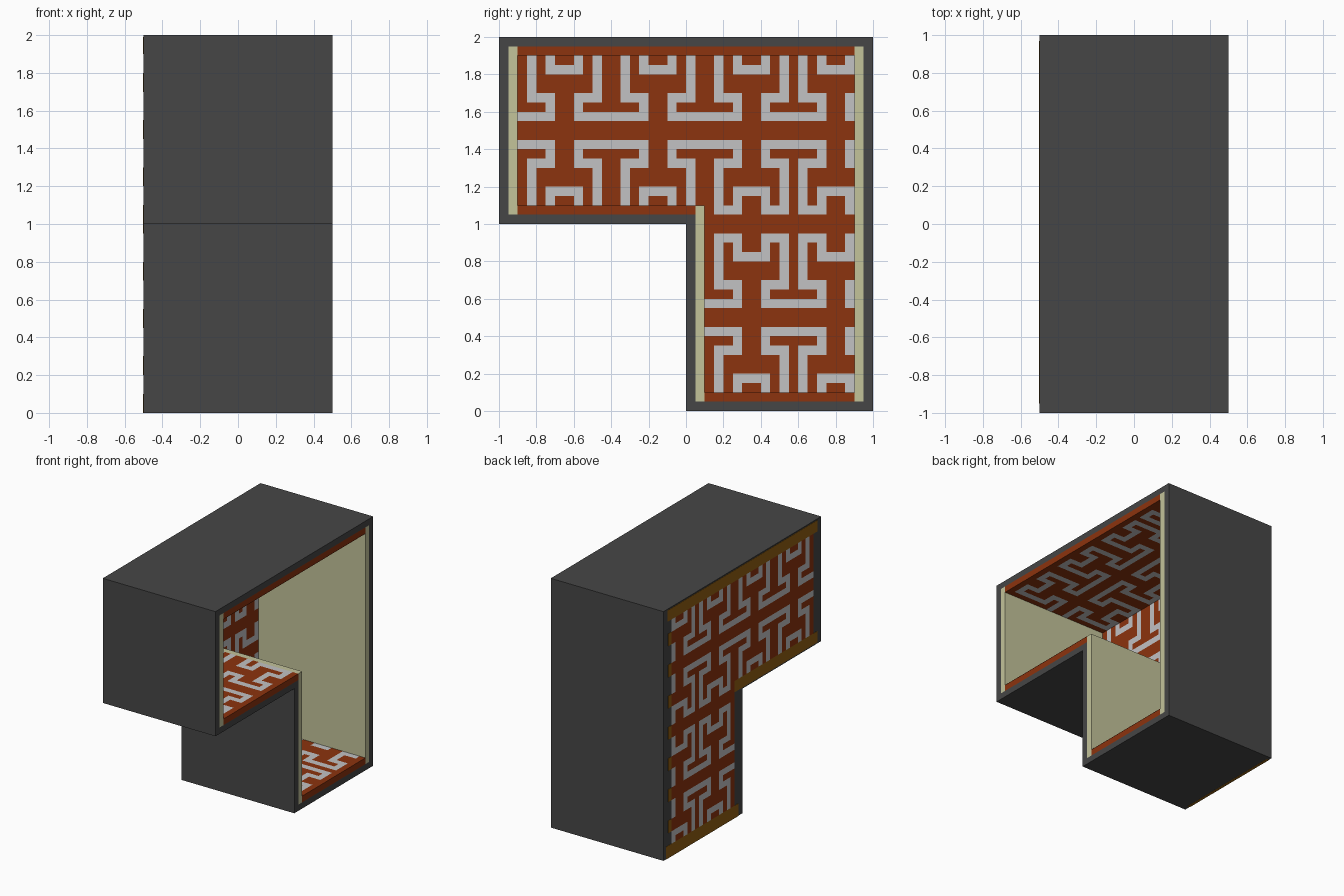
import bpy
import bmesh
from mathutils import Vector

cube = bpy.data.objects.get("Cube")
if cube:
    bpy.data.objects.remove(cube, do_unlink=True)

CELL = 0.05


def material(name, srgb):
    lin = [((c / 255 + 0.055) / 1.055) ** 2.4 for c in srgb]
    m = bpy.data.materials.new(name)
    m.use_nodes = True
    m.diffuse_color = (*lin, 1)
    bsdf = next(n for n in m.node_tree.nodes if n.type == 'BSDF_PRINCIPLED')
    bsdf.inputs["Base Color"].default_value = (*lin, 1)
    bsdf.inputs["Roughness"].default_value = 0.8
    return m


DARK = material("charcoal", (70, 70, 70))
CREAM = material("cream", (195, 195, 154))
RED = material("rust red", (140, 51, 14))
WHITE = material("light grey", (194, 194, 196))
OCHRE = material("ochre", (146, 95, 18))


def finish(name, bm, *mats):
    mesh = bpy.data.meshes.new(name)
    bm.to_mesh(mesh)
    bm.free()
    for m in mats:
        mesh.materials.append(m)
    ob = bpy.data.objects.new(name, mesh)
    bpy.context.collection.objects.link(ob)
    return ob


def box(name, x, y, z, mat):
    bm = bmesh.new()
    bmesh.ops.create_cube(bm, size=1)
    for v in bm.verts:
        v.co = Vector([a + (b - a) * (c + 0.5) for (a, b), c in zip((x, y, z), v.co)])
    return finish(name, bm, mat)


def l_profile(t):
    """L outline in (y, z), pulled inward by t."""
    return [(t, t), (1 - t, t), (1 - t, 2 - t), (-1 + t, 2 - t),
            (-1 + t, 1 + t), (t, 1 + t)]


# Outer shell: an L-shaped tube open along x
bm = bmesh.new()
rings = [[bm.verts.new((x, y, z)) for y, z in l_profile(t)]
         for x, t in ((-0.5, 0), (0.5, 0), (0.5, CELL), (-0.5, CELL))]
for k in range(4):
    a, b = rings[k], rings[(k + 1) % 4]
    for i in range(6):
        j = (i + 1) % 6
        bm.faces.new((a[i], a[j], b[j], b[i]))
bmesh.ops.recalc_face_normals(bm, faces=bm.faces)
finish("outer_shell", bm, DARK)

# Closing wall on the -x side
bm = bmesh.new()
base = bm.faces.new([bm.verts.new((-0.5, y, z)) for y, z in l_profile(CELL)])
ext = bmesh.ops.extrude_face_region(bm, geom=[base])
bmesh.ops.translate(bm, vec=(CELL - 0.001, 0, 0),
                    verts=[g for g in ext["geom"] if isinstance(g, bmesh.types.BMVert)])
bmesh.ops.recalc_face_normals(bm, faces=bm.faces)
finish("end_wall", bm, DARK)

# Cream linings of the upright walls
X = (-0.45, 0.5)
box("front_lining", X, (-0.95, -0.9), (1.05, 1.95), CREAM)
box("back_lining", X, (0.9, 0.95), (0.05, 1.95), CREAM)
box("step_lining", X, (0.05, 0.1), (0.05, 1.1), CREAM)

# Red floor and ceiling slabs
box("ceiling_slab", X, (-0.9, 0.9), (1.9, 1.95), RED)
box("upper_floor_slab", X, (-0.9, 0.05), (1.05, 1.1), RED)
box("lower_floor_slab", X, (0.1, 0.9), (0.05, 0.1), RED)

# Meander strokes in one mirrored quarter tile: y0, y1, z0, z1
STROKES = [(0, .2, .05, .1), (.15, .2, .05, .2), (.05, .2, .15, .2),
           (.05, .1, .15, .45), (.05, .2, .4, .45), (.15, .2, .3, .45),
           (.15, .25, .3, .35)]


def is_stroke(y, w):
    """True where the meander is light; it is mirrored about y = 0.575."""
    u = (abs(y - 0.575) + 0.025) % 0.5
    u = min(u, 0.5 - u)
    v = abs(w % 1 - 0.5)
    return any(a < u < b and c < v < d for a, b, c, d in STROKES)


def meander(name, place, normal, y_range, w_range, inside=lambda y, w: True):
    """Sheet of square cells coloured by the meander rule."""
    bm = bmesh.new()
    for i in range(round(y_range[0] / CELL), round(y_range[1] / CELL)):
        for j in range(round(w_range[0] / CELL), round(w_range[1] / CELL)):
            y, w = (i + 0.5) * CELL, (j + 0.5) * CELL
            if not inside(y, w):
                continue
            f = bm.faces.new([bm.verts.new(place((i + a) * CELL, (j + b) * CELL))
                              for a, b in ((0, 0), (1, 0), (1, 1), (0, 1))])
            f.material_index = int(is_stroke(y, w))
            f.normal_update()
            if f.normal.dot(Vector(normal)) < 0:
                f.normal_flip()
    bmesh.ops.remove_doubles(bm, verts=bm.verts, dist=0.001)
    finish(name, bm, RED, WHITE)


# Patterned wall, inside and outside
def in_l(y, z):
    return y > 0.1 or z > 1.1


meander("wall_pattern_inside", lambda y, z: (-0.448, y, z), (1, 0, 0),
        (-0.9, 0.9), (0.1, 1.9), in_l)
meander("wall_pattern_outside", lambda y, z: (-0.502, y, z), (-1, 0, 0),
        (-0.9, 0.9), (0.1, 1.9), in_l)

# Patterned floors and ceiling
for name, z, up, ys in (("ceiling_pattern", 1.899, -1, (-0.9, 0.9)),
                        ("upper_floor_pattern", 1.101, 1, (-0.9, 0.05)),
                        ("lower_floor_pattern", 0.101, 1, (0.1, 0.9))):
    meander(name, lambda y, w, z=z: (w - 0.5, y, z), (0, 0, up), ys, (0.05, 1.0))

# Ochre edging on the outside of the closed wall
EX = (-0.502, -0.48)
box("top_edging", EX, (-0.95, 0.95), (1.9, 1.99), OCHRE)
box("step_edging", EX, (-0.95, 0.1), (1.01, 1.1), OCHRE)
box("bottom_edging", EX, (0.05, 0.97), (-0.001, 0.1), OCHRE)
for k in range(7):
    z = 0.2 + 0.25 * k
    box("back_edging_%d" % (k + 1), EX, (0.9, 0.94), (z, z + 0.1), OCHRE)
